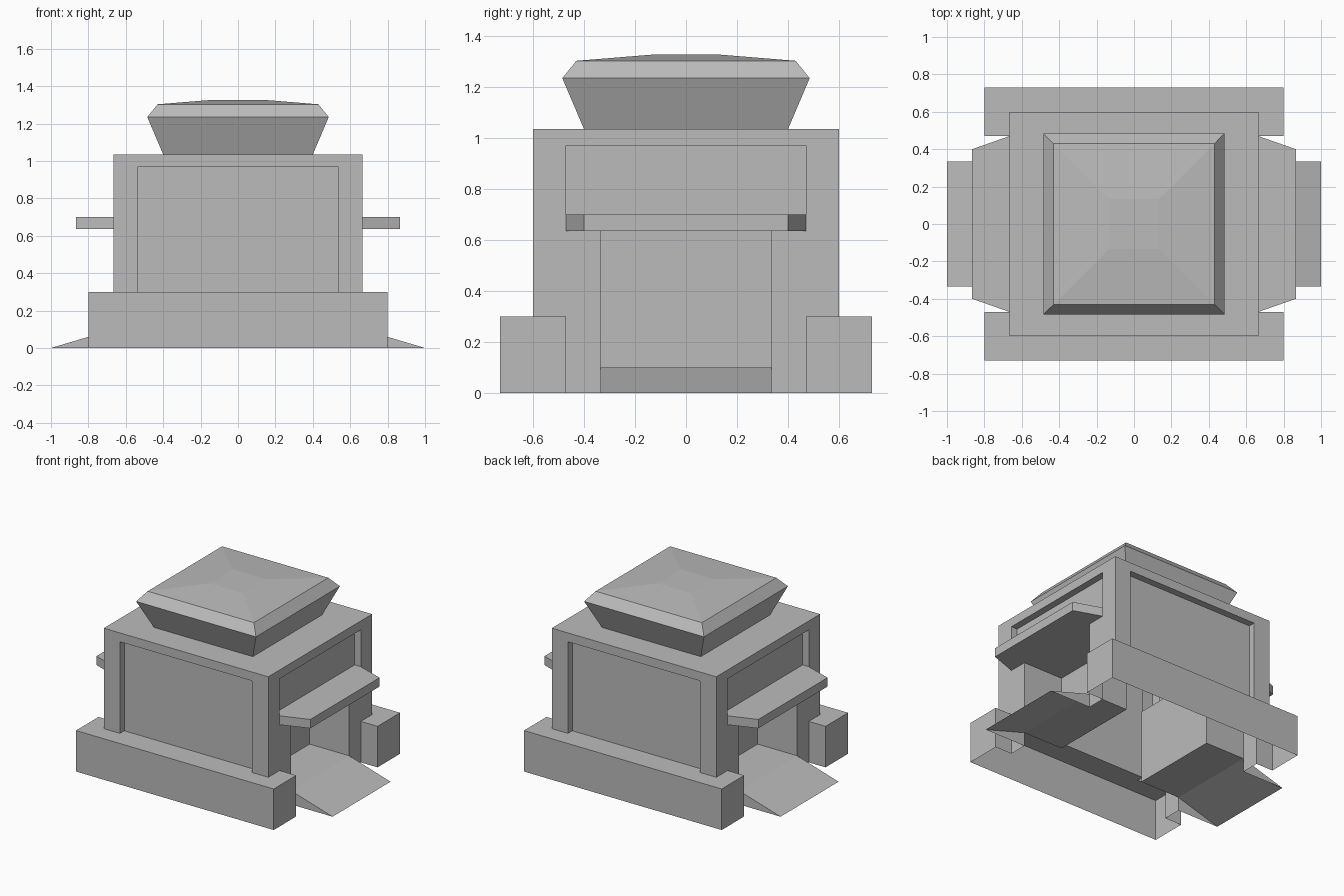
import bpy, bmesh

cube = bpy.data.objects.get("Cube")
if cube:
    bpy.data.objects.remove(cube, do_unlink=True)

GREY = (0.5, 0.5, 0.5, 1.0)
mat = bpy.data.materials.new("plain grey")
mat.use_nodes = True
mat.diffuse_color = GREY
mat.node_tree.nodes["Principled BSDF"].inputs["Base Color"].default_value = GREY


def make(name, rings):
    """Loft a closed solid through rings holding equal numbers of points."""
    bm = bmesh.new()
    loops = [[bm.verts.new(p) for p in ring] for ring in rings]
    n = len(loops[0])
    for a, b in zip(loops, loops[1:]):
        for i in range(n):
            j = (i + 1) % n
            bm.faces.new((a[i], a[j], b[j], b[i]))
    bm.faces.new(loops[0][::-1])
    bm.faces.new(loops[-1])
    bmesh.ops.recalc_face_normals(bm, faces=bm.faces)
    mesh = bpy.data.meshes.new(name)
    bm.to_mesh(mesh)
    bm.free()
    mesh.materials.append(mat)
    obj = bpy.data.objects.new(name, mesh)
    bpy.context.collection.objects.link(obj)
    return obj


def square(hx, hy, z):
    return [(-hx, -hy, z), (hx, -hy, z), (hx, hy, z), (-hx, hy, z)]


def box(name, x0, x1, y0, y1, z0, z1):
    return make(name, [[(x0, y0, z), (x1, y0, z), (x1, y1, z), (x0, y1, z)]
                       for z in (z0, z1)])


def combine(target, tool, operation):
    mod = target.modifiers.new(operation, 'BOOLEAN')
    mod.operation = operation
    mod.solver = 'EXACT'
    mod.object = tool
    bpy.context.view_layer.objects.active = target
    bpy.ops.object.modifier_apply(modifier=mod.name)
    bpy.data.objects.remove(tool, do_unlink=True)


def span(s, a, b):
    return sorted((s * a, s * b))


# Main block
body = make("body", [square(0.665, 0.6, 0), square(0.665, 0.6, 1.035)])

# Recessed panels, window recesses and deep doorways
for s in (-1, 1):
    combine(body, box("panel_cut", -0.535, 0.535, *span(s, 0.55, 0.8), 0.3, 0.97), 'DIFFERENCE')
    combine(body, box("window_cut", *span(s, 0.615, 0.8), -0.47, 0.47, 0.68, 0.97), 'DIFFERENCE')
    combine(body, box("door_cut", *span(s, 0.345, 0.8), -0.335, 0.335, 0.1, 0.635), 'DIFFERENCE')

# Plinths along front and back, ramps at both doorways
ramp = [(1, 0), (0.665, 0.1), (0.55, 0.1), (0.55, 0)]
for s in (-1, 1):
    combine(body, box("plinth", -0.8, 0.8, *span(s, 0.47, 0.73), 0, 0.3), 'UNION')
    combine(body, make("ramp", [[(s * x, y, z) for x, z in ramp]
                                for y in (-0.335, 0.335)]), 'UNION')

# The shell is open underneath
bm = bmesh.new()
bm.from_mesh(body.data)
under = [f for f in bm.faces if all(v.co.z < 0.0005 for v in f.verts)]
bmesh.ops.delete(bm, geom=under, context='FACES')
bm.to_mesh(body.data)
bm.free()

# Tapered counter shelves below the windows
shelf = [(0.61, -0.47), (0.665, -0.47), (0.865, -0.4),
         (0.865, 0.4), (0.665, 0.47), (0.61, 0.47)]
for s, side in ((1, "left"), (-1, "right")):
    make(side + "_shelf", [[(s * x, y, z) for x, y in shelf] for z in (0.635, 0.7)])

# Flared roof cap
profile = [(0.4, 1.035), (0.485, 1.235), (0.43, 1.303), (0.135, 1.327)]
make("roof_cap", [square(h, h, z) for h, z in profile])
